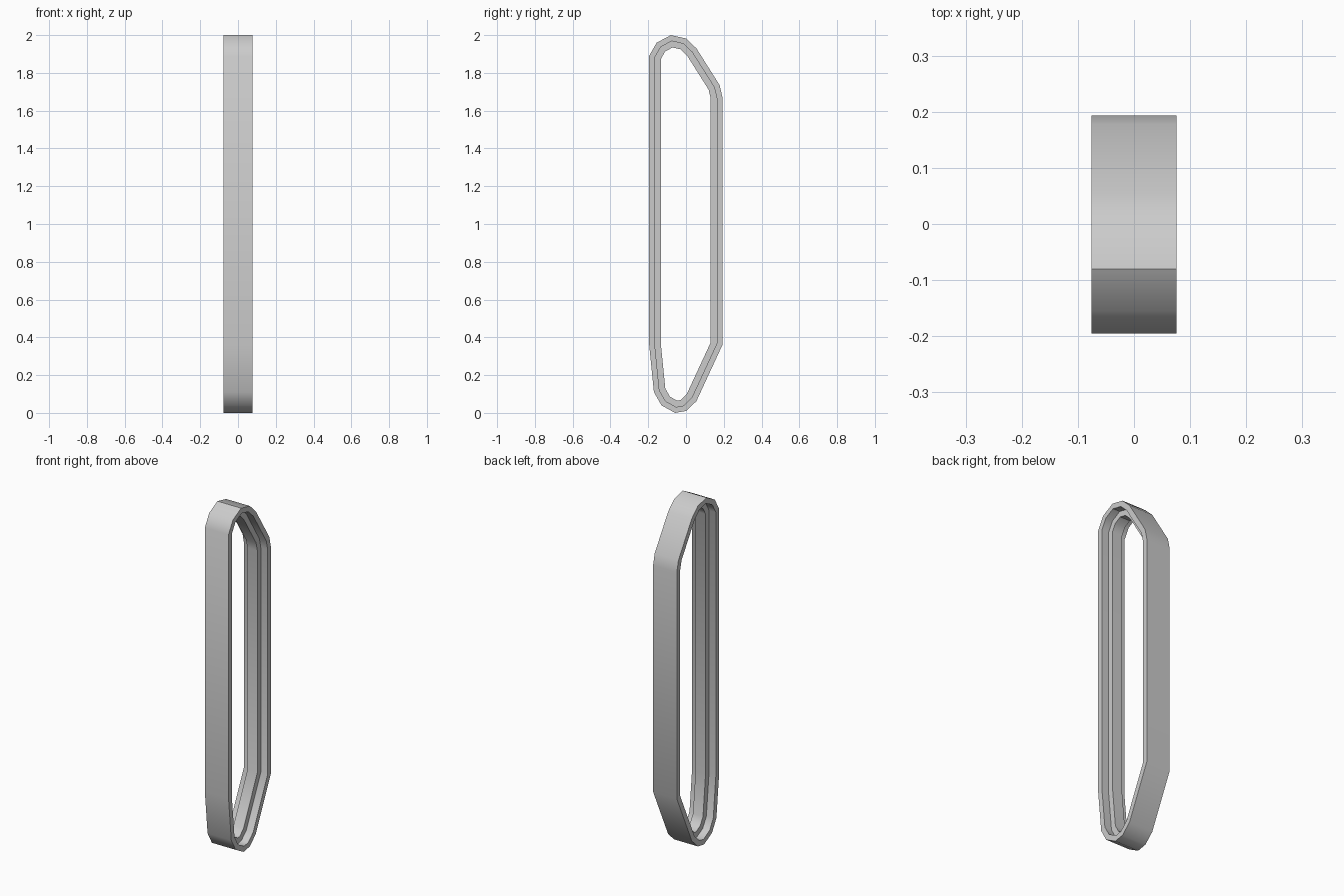
import bpy, bmesh
from mathutils import Vector

if "Cube" in bpy.data.objects:
    bpy.data.objects.remove(bpy.data.objects["Cube"])

# Outer outline of the belt in (y, z), counter-clockwise
OUTLINE = [(-0.058, 0.0), (0.0, 0.01), (0.055, 0.062), (0.193, 0.36), (0.193, 1.67),
           (0.178, 1.735), (0.055, 1.93), (0.0, 1.982), (-0.08, 2.0), (-0.155, 1.96),
           (-0.195, 1.89), (-0.195, 0.36), (-0.17, 0.11), (-0.13, 0.04)]

# Cross-section of the belt: (x, inward depth), with a raised guide rail inside
SECTION = [(-0.076, 0), (0.076, 0), (0.076, 0.03), (0.032, 0.03),
           (0.032, 0.062), (-0.032, 0.062), (-0.032, 0.03), (-0.076, 0.03)]


def inset(points, depth):
    """Mitred inward offset of a closed outline."""
    result = []
    for i, p in enumerate(points):
        a, b, c = Vector(points[i - 1]), Vector(p), Vector(points[(i + 1) % len(points)])
        d1, d2 = (b - a).normalized(), (c - b).normalized()
        n1, n2 = Vector((-d1.y, d1.x)), Vector((-d2.y, d2.x))
        result.append(b + (n1 + n2) * depth / (1 + n1.dot(n2)))
    return result


# Track belt: sweep the section around the outline
bm = bmesh.new()
rings = []
for x, depth in SECTION:
    rings.append([bm.verts.new((x, p.x, p.y)) for p in inset(OUTLINE, depth)])
n = len(OUTLINE)
for r, ring in enumerate(rings):
    other = rings[(r + 1) % len(rings)]
    for i in range(n):
        j = (i + 1) % n
        bm.faces.new((ring[i], ring[j], other[j], other[i]))
bmesh.ops.recalc_face_normals(bm, faces=bm.faces[:])
mesh = bpy.data.meshes.new("track_belt")
bm.to_mesh(mesh)
bm.free()
belt = bpy.data.objects.new("track_belt", mesh)
bpy.context.collection.objects.link(belt)
bpy.context.view_layer.objects.active = belt
belt.select_set(True)
bpy.ops.object.shade_smooth_by_angle(angle=0.7)
